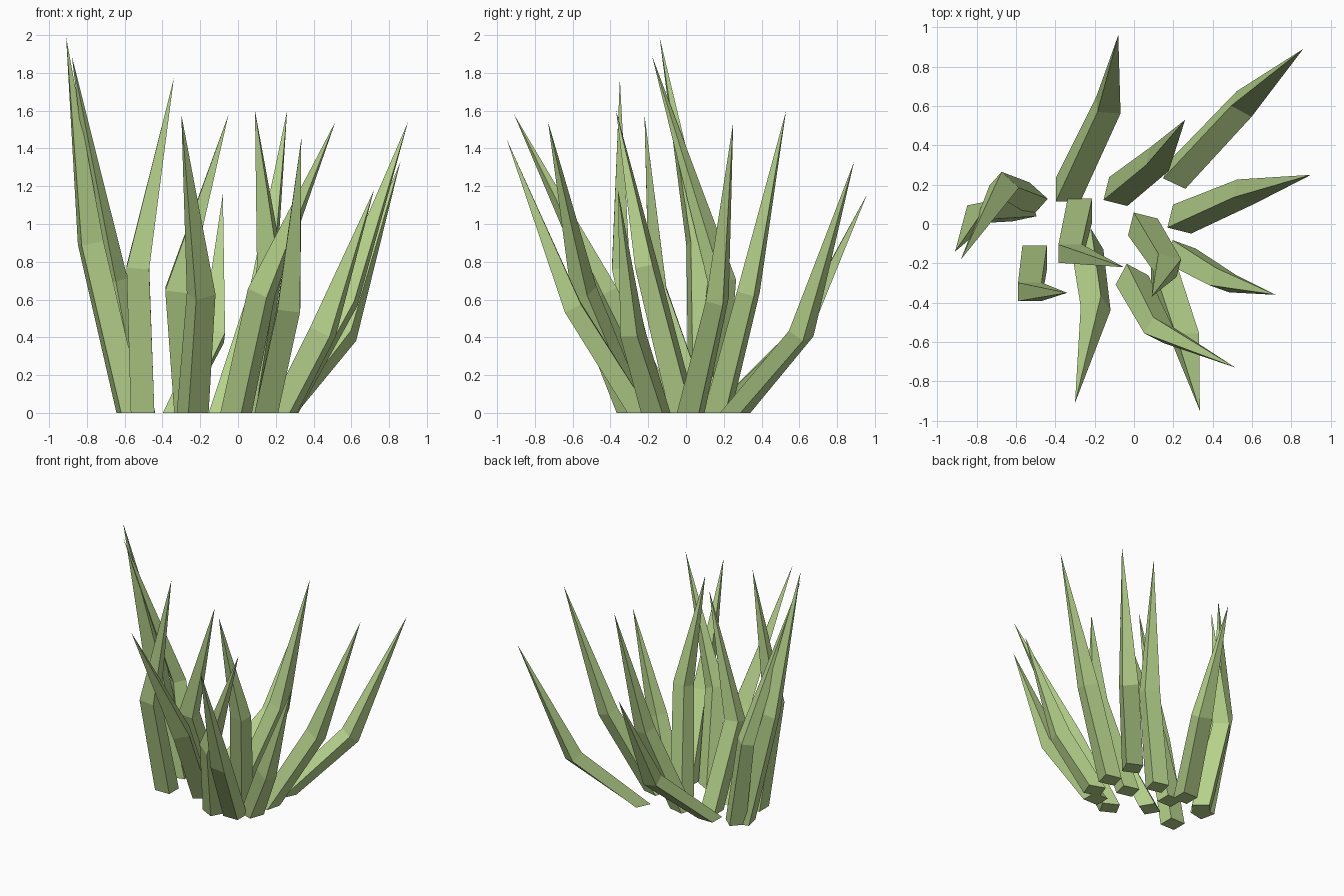
import bpy, bmesh, math
from mathutils import Vector, Matrix

if "Cube" in bpy.data.objects:
    bpy.data.objects.remove(bpy.data.objects["Cube"])

green = bpy.data.materials.new("leaf_green")
green.diffuse_color = (0.47, 0.65, 0.26, 1)
green.use_nodes = True
green.node_tree.nodes["Principled BSDF"].inputs["Base Color"].default_value = green.diffuse_color

BASE_W, BASE_D = 0.125, 0.12   # foot section
MID_W, MID_D = 0.12, 0.095     # section at the bend


def blade(name, foot, bend, tip, turn):
    """Four-sided leaf: flat foot, one bend, pointed tip."""
    foot, bend, tip = Vector((*foot, 0)), Vector(bend), Vector(tip)
    normal = ((bend - foot).normalized() + (tip - bend).normalized()).normalized()
    tilt = Vector((0, 0, 1)).rotation_difference(normal).to_matrix()
    spin = Matrix.Rotation(math.radians(turn), 3, 'Z')
    bm = bmesh.new()

    def ring(centre, w, d, rot):
        corners = [(-w, -d), (w, -d), (w, d), (-w, d)]
        return [bm.verts.new(centre + rot @ Vector((x / 2, y / 2, 0))) for x, y in corners]

    low = ring(foot, BASE_W, BASE_D, spin)
    mid = ring(bend, MID_W, MID_D, tilt @ spin)
    top = bm.verts.new(tip)
    bm.faces.new(low[::-1])
    for i in range(4):
        j = (i + 1) % 4
        bm.faces.new((low[i], low[j], mid[j], mid[i]))
        bm.faces.new((mid[i], mid[j], top))
    bmesh.ops.recalc_face_normals(bm, faces=bm.faces)
    mesh = bpy.data.meshes.new(name)
    bm.to_mesh(mesh)
    bm.free()
    mesh.materials.append(green)
    bpy.context.collection.objects.link(bpy.data.objects.new(name, mesh))


# foot (x, y), bend, tip, turn of the section in degrees
blades = [
    # back blades
    ((-.335, .175), (-.13, .605, .41), (-.08, .96, 1.16), 0),
    ((.23, .26), (.56, .61, .42), (.86, .89, 1.33), -25),
    ((-.08, .165), (.13, .33, .64), (.26, .53, 1.60), -14),
    # right blades
    ((.245, .025), (.57, .165, .60), (.90, .25, 1.54), -14),
    ((.235, -.16), (.45, -.285, .43), (.72, -.36, 1.18), -20),
    ((.045, -.015), (.17, -.21, .78), (.09, -.37, 1.60), -14),
    # left blades
    ((-.57, .085), (-.78, .06, .90), (-.91, -.14, 1.99), 12),
    ((-.525, .125), (-.66, .19, .70), (-.88, -.18, 1.89), -42),
    ((-.505, -.17), (-.53, -.345, .77), (-.34, -.35, 1.77), 0),
    ((-.275, .07), (-.325, -.15, .65), (-.05, -.22, 1.58), 0),
    # front blades
    ((-.24, -.11), (-.195, -.43, .63), (-.30, -.91, 1.58), 31),
    ((.15, -.25), (.27, -.60, .56), (.335, -.95, 1.45), 0),
    ((-.01, -.285), (.125, -.54, .64), (.515, -.73, 1.54), -28),
]
for n, b in enumerate(blades, 1):
    blade(f"grass_blade_{n}", *b)
